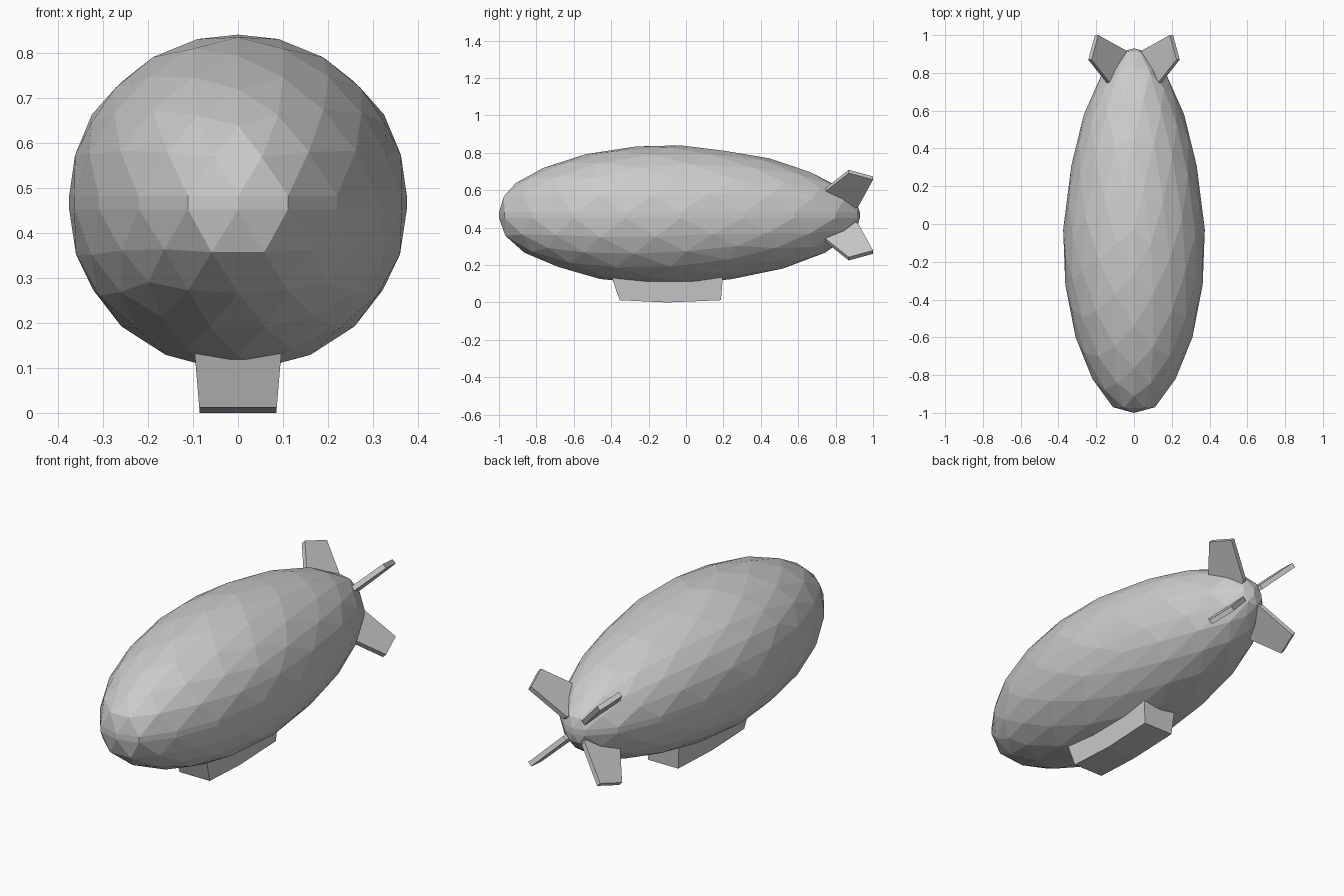
import bpy, bmesh, math
from mathutils import Matrix, Vector

if "Cube" in bpy.data.objects:
    bpy.data.objects.remove(bpy.data.objects["Cube"])

AXIS_Z = 0.467

# sphere position along length -> (y, girth factor), nose to tail
PROFILE = [(-1, -1.0, .96), (-.951, -.97, .96), (-.809, -.82, 1.0), (-.588, -.60, 1.02),
           (-.309, -.32, 1.02), (0, -.03, 1.0), (.309, .31, .93), (.588, .58, .875),
           (.809, .80, .76), (.951, .915, .5), (1, .93, .45)]


def shape(t):
    for (a, y0, f0), (b, y1, f1) in zip(PROFILE, PROFILE[1:]):
        if t <= b + 1e-6:
            k = (t - a) / (b - a)
            return y0 + k * (y1 - y0), f0 + k * (f1 - f0)
    return PROFILE[-1][1:]


def finish(bm, name):
    bmesh.ops.recalc_face_normals(bm, faces=bm.faces)
    mesh = bpy.data.meshes.new(name)
    bm.to_mesh(mesh)
    bm.free()
    obj = bpy.data.objects.new(name, mesh)
    bpy.context.collection.objects.link(obj)
    return obj


def slab(name, outline, half_width, matrix=Matrix()):
    """Side outline of (y, z) points, given a half width at each point."""
    bm = bmesh.new()
    sides = [[bm.verts.new(matrix @ Vector((s * half_width(z), y, z))) for y, z in outline]
             for s in (-1, 1)]
    for side in sides:
        bm.faces.new(side)
    n = len(outline)
    for i in range(n):
        j = (i + 1) % n
        bm.faces.new((sides[0][i], sides[0][j], sides[1][j], sides[1][i]))
    return finish(bm, name)


# gas envelope: faceted sphere with a thin belt, stretched along the profile
bm = bmesh.new()
bmesh.ops.create_icosphere(bm, subdivisions=3, radius=1,
                           matrix=Matrix.Rotation(-math.pi / 2, 4, 'Z'))
belt = [e for e in bm.edges if all(abs(v.co.z) < 1e-3 for v in e.verts)]
bmesh.ops.split_edges(bm, edges=belt)
upper = {v for f in bm.faces if f.calc_center_median().z > 0 for v in f.verts}
rim = [e for e in bm.edges if e.is_boundary]
for v in bm.verts:
    y, f = shape(v.co.y)
    offset = 0.015 if v in upper else -0.015
    v.co = (v.co.x * .375 * f, y, AXIS_Z + v.co.z * .358 * f + offset)
bmesh.ops.bridge_loops(bm, edges=rim)
finish(bm, "envelope")

# four tail fins set diagonally
FIN = [(.70, .14), (.87, .33), (1.0, .28), (.92, .075), (.88, .05)]
for i in range(4):
    turn = Matrix.Translation((0, 0, AXIS_Z)) @ Matrix.Rotation(math.radians(45 + 90 * i), 4, 'Y')
    slab(f"tail_fin_{i + 1}", FIN, lambda z: .0125, turn)

# gondola cabin under the belly
CABIN = [(-.40, .145), (-.355, .012), (-.10, 0), (.187, .012), (.197, .145)]
slab("gondola", CABIN, lambda z: .085 + .085 * z)
